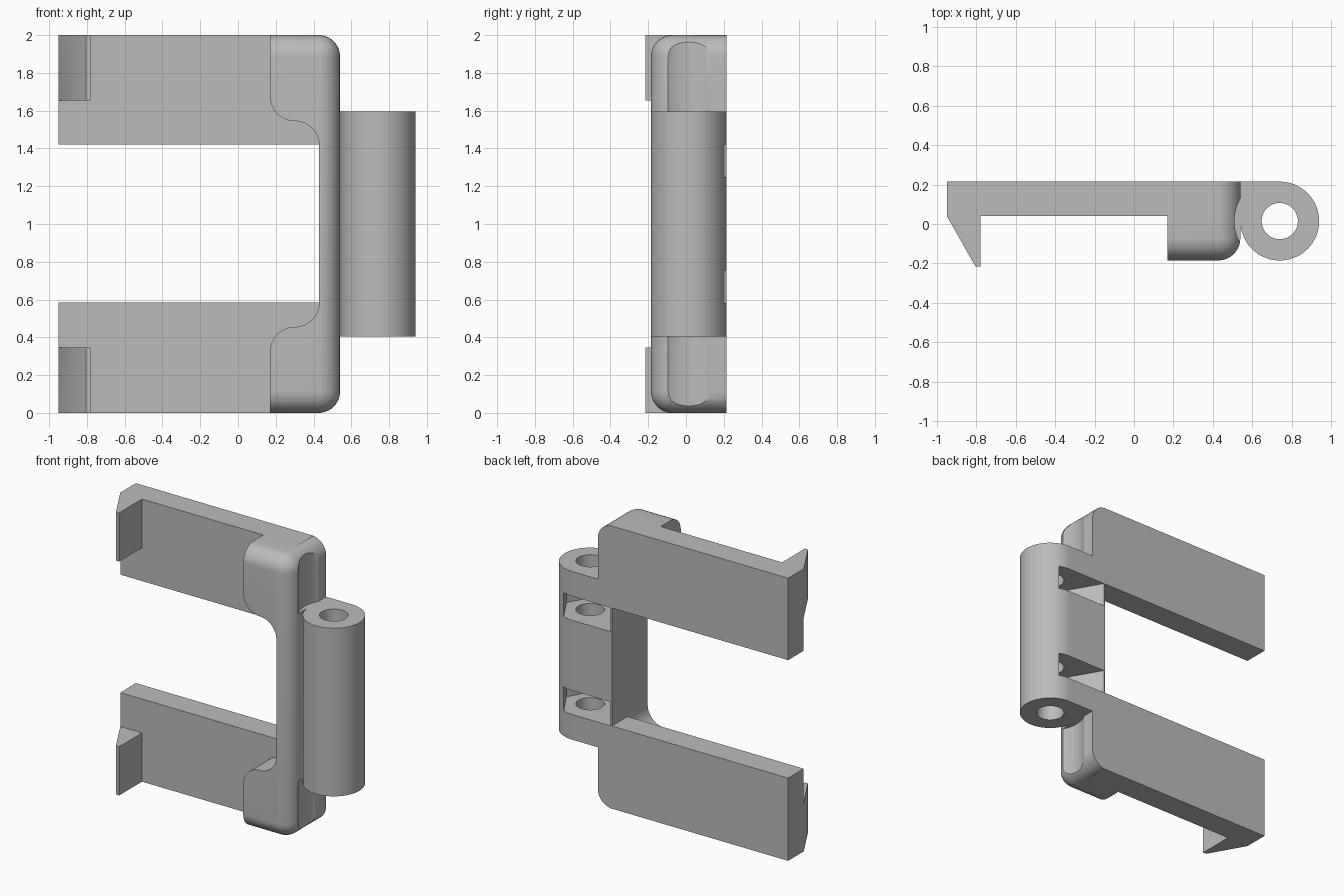
import bpy, bmesh
from math import sin, cos, pi, radians
from mathutils import Vector

cube = bpy.data.objects.get("Cube")
if cube:
    bpy.data.objects.remove(cube, do_unlink=True)

BACK, FRONT, INNER = 0.215, -0.185, 0.04     # depth planes
AXIS = Vector((0.74, 0.015))                 # hinge pin axis
BAR, SIDE, STEP = 0.43, 0.54, 0.17           # inner bar, outer side, pad edge

grey = bpy.data.materials.new("plain grey")
grey.use_nodes = True
colour = (0.5, 0.5, 0.5, 1)
grey.diffuse_color = colour
grey.node_tree.nodes["Principled BSDF"].inputs["Base Color"].default_value = colour


def finish(name, bm):
    bmesh.ops.recalc_face_normals(bm, faces=bm.faces)
    mesh = bpy.data.meshes.new(name)
    bm.to_mesh(mesh)
    bm.free()
    mesh.materials.append(grey)
    ob = bpy.data.objects.new(name, mesh)
    bpy.context.collection.objects.link(ob)
    return ob


def prism(name, points, low, high, along="z"):
    """Extrude a 2D outline along z (outline in xy) or y (outline in xz)."""
    bm = bmesh.new()
    place = (lambda a, b: (a, b, low)) if along == "z" else (lambda a, b: (a, low, b))
    face = bm.faces.new([bm.verts.new(place(*p)) for p in points])
    out = bmesh.ops.extrude_face_region(bm, geom=[face])
    verts = [g for g in out["geom"] if isinstance(g, bmesh.types.BMVert)]
    step = high - low
    bmesh.ops.translate(bm, verts=verts, vec=(0, 0, step) if along == "z" else (0, step, 0))
    return finish(name, bm)


def arc(cx, cy, r, start, end, n=16):
    turn = [radians(start + (end - start) * i / n) for i in range(n + 1)]
    return [(cx + r * cos(t), cy + r * sin(t)) for t in turn]


def rect(x0, x1, y0, y1):
    return [(x0, y0), (x1, y0), (x1, y1), (x0, y1)]


def circle(r, n=64):
    return arc(*AXIS, r, 0, 360 - 360 / n, n - 1)


def combine(target, tool, operation):
    mod = target.modifiers.new(operation, "BOOLEAN")
    mod.operation, mod.solver, mod.object = operation, "EXACT", tool
    bpy.context.view_layer.objects.active = target
    bpy.ops.object.modifier_apply(modifier=mod.name)
    bpy.data.objects.remove(tool, do_unlink=True)


# Upright with rounded outer side and front edges
bm = bmesh.new()
bmesh.ops.create_cube(bm, size=1)
for v in bm.verts:
    v.co = (SIDE if v.co.x > 0 else STEP, BACK if v.co.y > 0 else FRONT, 2 if v.co.z > 0 else 0)


def outer_edge(e):
    a, b = (v.co for v in e.verts)
    on_side = a.x > 0.5 and b.x > 0.5
    on_front = a.y < 0 and b.y < 0
    return (on_side and (on_front or a.z == b.z)) or (on_front and a.z == b.z)


bmesh.ops.bevel(bm, geom=[e for e in bm.edges if outer_edge(e)], offset=0.113,
                segments=10, profile=0.5, affect="EDGES")
frame = finish("clip_frame", bm)

# Opening between the two pads, with S-curved shoulders
r = (BAR - STEP) / 2
lower = arc(STEP + r, 0.325, r, 180, 90) + arc(STEP + r, 0.585, r, -90, 0)[1:]
upper = [(x, 2 - z) for x, z in reversed(lower)]
outline = [(0, 0.325)] + lower + upper + [(0, 2 - 0.325)]
combine(frame, prism("opening_cutter", outline, -1, 1, "y"), "DIFFERENCE")

# Shallow round groove down the outer side, clear of the hinge
for low, high in ((-0.1, 0.405), (1.595, 2.1)):
    combine(frame, prism("groove_cutter", circle(0.23), low, high), "DIFFERENCE")

# Arms with hooked ends
hook = [(-0.95, INNER + 0.02), (-0.95, INNER), (-0.805, -0.215), (-0.78, -0.215), (-0.78, INNER + 0.02)]
for a, b, c, d in ((0, 0.585, 0, 0.345), (1.42, 2, 1.655, 2)):
    arm = prism("arm", rect(-0.95, BAR + 0.01, INNER, BACK), a, b)
    combine(arm, prism("hook", hook, c, d), "UNION")
    combine(frame, arm, "UNION")

# Hinge barrel, flat at the back where it meets the upright
barrel = [(SIDE - 0.04, BACK)] + arc(*AXIS, 0.2, 90, -180, 54) + [(SIDE - 0.04, AXIS.y)]
combine(frame, prism("hinge_barrel", barrel, 0.405, 1.595), "UNION")
combine(frame, prism("pin_hole_cutter", circle(0.092, 48), 0.3, 1.7), "DIFFERENCE")

# Slanted nut slots entering the barrel from the back
half = 0.16
tip = half / cos(pi / 6)
local = [(-half, 0.5), (-half, -tip / 2), (0, -tip), (half, -tip / 2), (half, 0.5)]
c, s = cos(pi / 6), sin(pi / 6)
slot = [(AXIS.x + x * c - y * s, AXIS.y + x * s + y * c) for x, y in local]
for low in (0.583, 1.25):
    combine(frame, prism("nut_slot_cutter", slot, low, low + 0.17), "DIFFERENCE")

bpy.ops.object.select_all(action="DESELECT")
frame.select_set(True)
bpy.context.view_layer.objects.active = frame
bpy.ops.object.shade_smooth_by_angle(angle=radians(30))
